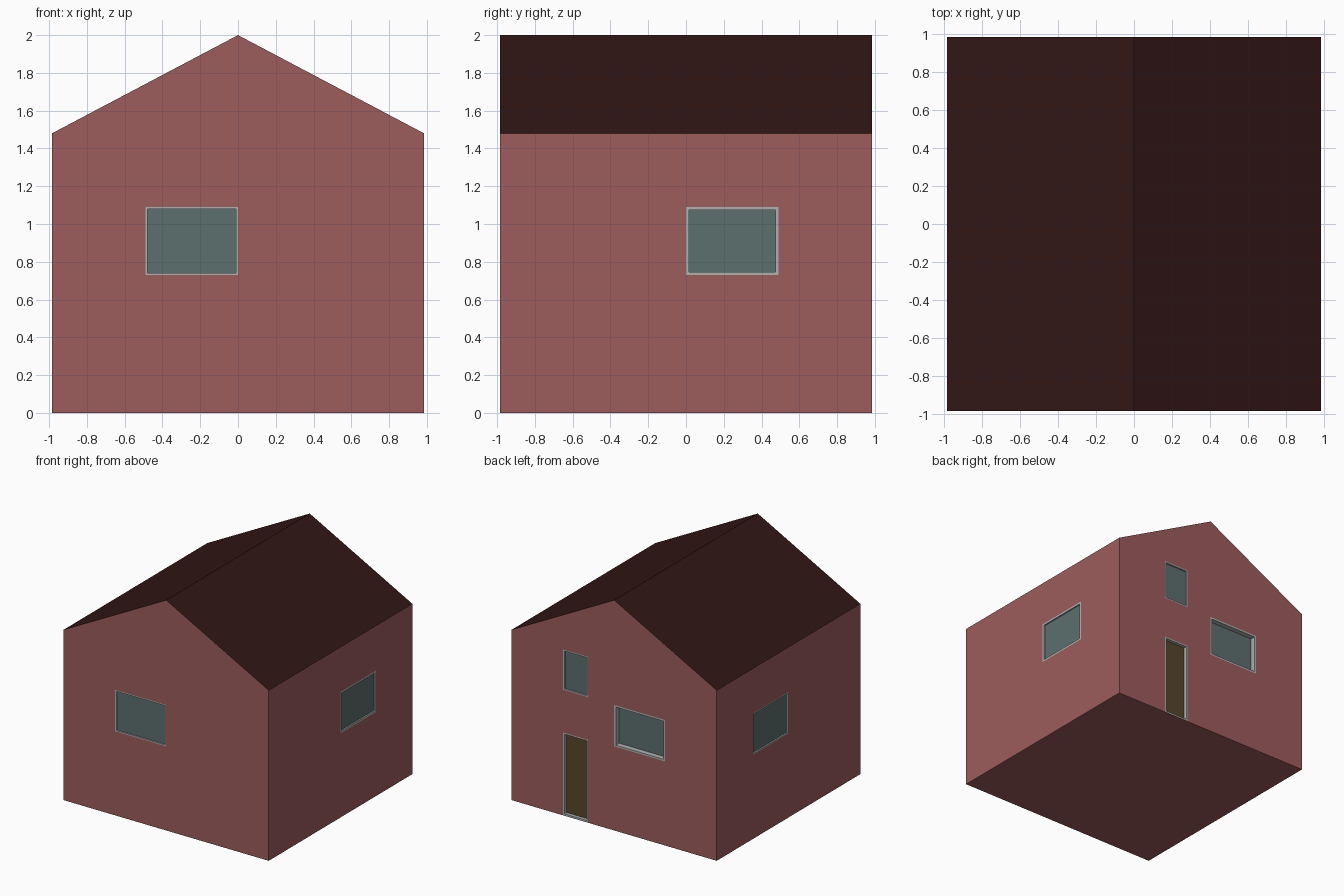
import bpy, bmesh, math
from mathutils import Matrix

if "Cube" in bpy.data.objects:
    bpy.data.objects.remove(bpy.data.objects["Cube"])

W, EAVE, RIDGE = 0.985, 1.48, 2.0


def material(name, rgb):
    m = bpy.data.materials.new(name)
    m.diffuse_color = (*rgb, 1)
    m.use_nodes = True
    m.node_tree.nodes["Principled BSDF"].inputs["Base Color"].default_value = m.diffuse_color
    return m


BRICK = material("brick", (0.34, 0.107, 0.107))
ROOF = material("roof_tile", (0.032, 0.008, 0.008))
TRIM = material("trim", (0.42, 0.45, 0.44))
GLASS = material("glass", (0.107, 0.16, 0.155))
WOOD = material("door_wood", (0.095, 0.061, 0.023))


def make(name, bm, *mats):
    bmesh.ops.recalc_face_normals(bm, faces=bm.faces)
    mesh = bpy.data.meshes.new(name)
    bm.to_mesh(mesh)
    bm.free()
    for m in mats:
        mesh.materials.append(m)
    ob = bpy.data.objects.new(name, mesh)
    bpy.context.collection.objects.link(ob)
    return ob


def rect(bm, u0, u1, z0, z1, y):
    return [bm.verts.new(p) for p in ((u0, y, z0), (u1, y, z0), (u1, y, z1), (u0, y, z1))]


def bridge(bm, a, b):
    for i in range(len(a)):
        j = (i + 1) % len(a)
        bm.faces.new((a[i], a[j], b[j], b[i]))


def box(bm, u0, u1, z0, z1, y0, y1):
    a, b = rect(bm, u0, u1, z0, z1, y0), rect(bm, u0, u1, z0, z1, y1)
    bm.faces.new(a)
    bm.faces.new(b)
    bridge(bm, a, b)


# House body: gabled profile pushed front to back, slopes coloured as roof
bm = bmesh.new()
profile = [(-W, 0), (W, 0), (W, EAVE), (0, RIDGE), (-W, EAVE)]
front, back = [[bm.verts.new((x, y, z)) for x, z in profile] for y in (-W, W)]
bm.faces.new(front)
bm.faces.new(back)
bridge(bm, front, back)
for f in bm.faces:
    f.normal_update()
    if 0.1 < abs(f.normal.z) < 0.95:
        f.material_index = 1
house = make("house_body", bm, BRICK, ROOF)

cutters = bmesh.new()


# One opening: frame ring flush with the wall, recessed panel, wall pocket
def opening(name, turn, u0, u1, z0, z1, depth, border, panel_mat):
    rot = Matrix.Rotation(math.radians(turn), 4, 'Z')
    t = 0.01
    inner = (u0 + border, u1 - border, z0 + border, z1 - border)

    bm = bmesh.new()
    of, ob_ = [rect(bm, u0, u1, z0, z1, y) for y in (-W, -W + depth)]
    nf, nb = [rect(bm, *inner, y) for y in (-W, -W + depth)]
    for a, b in ((of, nf), (nf, nb), (nb, ob_), (ob_, of)):
        bridge(bm, a, b)
    bm.transform(rot)
    make(name + "_frame", bm, TRIM)

    bm = bmesh.new()
    box(bm, u0, u1, z0, z1, -W + depth, -W + depth + t)
    bm.transform(rot)
    make(name + "_panel", bm, panel_mat)

    start = len(cutters.verts)
    box(cutters, u0, u1, z0, z1, -W - 0.05, -W + depth + t)
    cutters.verts.ensure_lookup_table()
    bmesh.ops.transform(cutters, matrix=rot, verts=cutters.verts[start:])


# Windows and door (turn: 0 front, 90 right, 180 back, -90 left)
opening("front_window", 0, -0.49, 0, 0.73, 1.09, 0.012, 0.01, GLASS)
opening("right_window", 90, 0, 0.49, 0.73, 1.09, 0.012, 0.016, GLASS)
opening("left_window", -90, -0.49, 0, 0.73, 1.09, 0.012, 0.01, GLASS)
opening("back_window", 180, 0, 0.49, 0.73, 1.09, 0.045, 0.015, GLASS)
opening("upper_window", 180, -0.49, -0.25, 1.09, 1.44, 0.015, 0.01, GLASS)
opening("back_door", 180, -0.49, -0.25, 0.004, 0.72, 0.03, 0.012, WOOD)

# Pockets cut into the walls
cutter = make("opening_cutter", cutters, BRICK)
cutter.hide_render = True
cutter.hide_set(True)
mod = house.modifiers.new("openings", 'BOOLEAN')
mod.operation = 'DIFFERENCE'
mod.solver = 'EXACT'
mod.object = cutter
